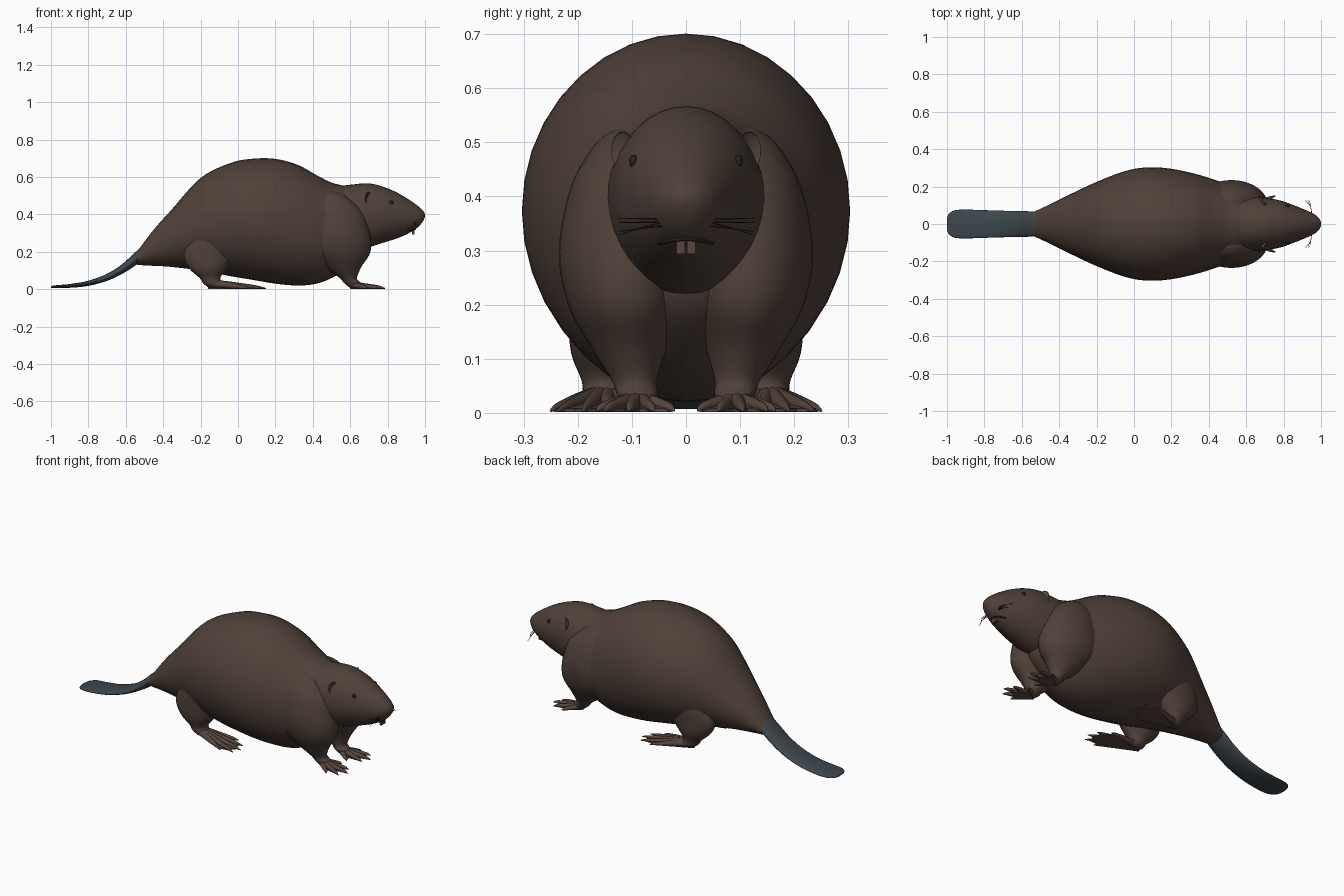
import bpy, bmesh, math
from mathutils import Vector as V

X, Y, Z = V((1, 0, 0)), V((0, 1, 0)), V((0, 0, 1))


def material(name, rgb):
    m = bpy.data.materials.new(name)
    m.diffuse_color = (*rgb, 1)
    return m


FUR = material("brown fur", (0.082, 0.053, 0.041))
SKIN = material("foot skin", (0.095, 0.06, 0.047))
SLATE = material("slate tail", (0.047, 0.064, 0.076))
DARK = material("dark details", (0.02, 0.015, 0.013))


def finish(name, bm, mat, smooth=True):
    bmesh.ops.recalc_face_normals(bm, faces=bm.faces)
    me = bpy.data.meshes.new(name)
    bm.to_mesh(me)
    bm.free()
    me.materials.append(mat)
    for p in me.polygons:
        p.use_smooth = smooth
    ob = bpy.data.objects.new(name, me)
    bpy.context.collection.objects.link(ob)
    return ob


def refine(rows, steps):
    """Catmull-Rom interpolation through rows of numbers."""
    out = []
    for i in range(len(rows) - 1):
        p = [rows[max(0, min(len(rows) - 1, i + k))] for k in (-1, 0, 1, 2)]
        for j in range(steps):
            t = j / steps
            out.append([0.5 * (2 * b + (c - a) * t + (2 * a - 5 * b + 4 * c - d) * t * t
                               + (3 * b - a - 3 * c + d) * t ** 3) for a, b, c, d in zip(*p)])
    return out + [list(rows[-1])]


def loft(name, rows, mat, u=None, v=None, steps=5, sides=36):
    """Rows are x, y, z, radius_u, radius_v. Without u and v the rings follow the path."""
    rows = refine(rows, steps)
    bm = bmesh.new()
    rings = []
    for i, (x, y, z, ru, rv) in enumerate(rows):
        a, b = u, v
        if u is None:
            d = V(rows[min(i + 1, len(rows) - 1)][:3]) - V(rows[max(i - 1, 0)][:3])
            a = d.cross(Z).normalized()
            b = a.cross(d).normalized()
        ring = []
        for k in range(sides):
            t = 2 * math.pi * k / sides
            ring.append(bm.verts.new(V((x, y, z)) + a * (max(ru, 0.0005) * math.cos(t))
                                     + b * (max(rv, 0.0005) * math.sin(t))))
        rings.append(ring)
    for r, q in zip(rings, rings[1:]):
        for k in range(sides):
            n = (k + 1) % sides
            bm.faces.new((r[k], r[n], q[n], q[k]))
    bm.faces.new(rings[0])
    bm.faces.new(rings[-1])
    return finish(name, bm, mat)


def lengthwise(name, spec, mat):
    """Spec rows are x, top, bottom, half width."""
    return loft(name, [(x, 0, (t + b) / 2, w, (t - b) / 2) for x, t, b, w in spec], mat, Y, Z)


def ball(name, c, r, mat):
    bm = bmesh.new()
    bmesh.ops.create_uvsphere(bm, u_segments=20, v_segments=12, radius=1)
    for p in bm.verts:
        p.co = V(c) + V([a * b for a, b in zip(p.co, r)])
    return finish(name, bm, mat)


def foot(name, s, heel, tips, web, r):
    """Webbed foot: tapered toes fanning from the heel with a thin web between."""
    h = V((heel[0], heel[1] * s, 0))
    tips = [V((x, y * s, 0)) for x, y in tips]
    for i, t in enumerate(tips):
        path = [(0, r * 1.5, r), (0.45, r, r * 0.75), (0.85, 0.011, 0.0085), (1, 0.004, 0.002)]
        loft(f"{name}_toe_{i + 1}", [(*(h.lerp(t, f) + Z * z), q, q) for f, z, q in path],
             SKIN, steps=4, sides=12)
    rim = []
    for a, b in zip(tips, tips[1:]):
        rim += [h.lerp(a, 0.93), h.lerp((a + b) / 2, web)]
    rim.append(h.lerp(tips[-1], 0.93))
    bm = bmesh.new()
    top, bot = [bm.verts.new(h + Z * z) for z in (r * 1.7, 0.002)]
    up = [bm.verts.new(p + Z * 0.008) for p in rim]
    lo = [bm.verts.new(p + Z * 0.002) for p in rim]
    for i in range(len(rim) - 1):
        bm.faces.new((top, up[i], up[i + 1]))
        bm.faces.new((bot, lo[i], lo[i + 1]))
        bm.faces.new((up[i], lo[i], lo[i + 1], up[i + 1]))
    for i in (0, -1):
        bm.faces.new((top, up[i], lo[i], bot))
    finish(name + "_web", bm, SKIN, False)


# Rounded trunk
lengthwise("body", [
    (-0.55, 0.195, 0.135, 0.062), (-0.53, 0.215, 0.13, 0.068), (-0.45, 0.32, 0.125, 0.105),
    (-0.36, 0.42, 0.12, 0.15), (-0.2, 0.595, 0.10, 0.225), (-0.04, 0.675, 0.07, 0.285),
    (0.08, 0.698, 0.05, 0.303), (0.2, 0.697, 0.03, 0.295), (0.32, 0.665, 0.02, 0.27),
    (0.42, 0.61, 0.03, 0.24), (0.5, 0.57, 0.06, 0.21), (0.58, 0.545, 0.11, 0.17),
    (0.66, 0.47, 0.18, 0.10), (0.69, 0.40, 0.24, 0.04)], FUR)

# Head tapering to the snout
lengthwise("head", [
    (0.46, 0.52, 0.30, 0.11), (0.54, 0.549, 0.23, 0.145), (0.62, 0.561, 0.21, 0.148),
    (0.70, 0.566, 0.225, 0.14), (0.78, 0.547, 0.25, 0.126), (0.85, 0.517, 0.272, 0.102),
    (0.91, 0.482, 0.298, 0.078), (0.96, 0.447, 0.33, 0.055), (0.988, 0.422, 0.362, 0.032),
    (1.0, 0.403, 0.388, 0.01)], FUR)

# Flat paddle tail
loft("tail", [
    (-1.0, 0, 0.012, 0.03, 0.004), (-0.99, 0, 0.013, 0.054, 0.006), (-0.96, 0, 0.015, 0.073, 0.008),
    (-0.9, 0, 0.018, 0.077, 0.010), (-0.8, 0, 0.032, 0.074, 0.014), (-0.7, 0, 0.064, 0.071, 0.019),
    (-0.62, 0, 0.108, 0.069, 0.026), (-0.55, 0, 0.162, 0.067, 0.036), (-0.5, 0, 0.205, 0.055, 0.035)],
    SLATE, Y, Z)

for s, side in ((1, "left"), (-1, "right")):
    # Shoulder running down into the foreleg
    loft(f"{side}_foreleg", [(x, y * s, z, a, b) for x, y, z, a, b in [
        (0.48, 0.10, 0.525, 0.03, 0.025), (0.49, 0.10, 0.50, 0.085, 0.065),
        (0.51, 0.105, 0.42, 0.155, 0.107), (0.52, 0.11, 0.30, 0.185, 0.125),
        (0.535, 0.11, 0.20, 0.173, 0.108), (0.56, 0.105, 0.12, 0.10, 0.07),
        (0.59, 0.095, 0.06, 0.046, 0.042), (0.61, 0.09, 0.035, 0.045, 0.038),
        (0.62, 0.09, 0.015, 0.03, 0.03)]], FUR, X, Y)
    # Thigh running down into the hind leg
    loft(f"{side}_hind_leg", [(x, y * s, z, a, b) for x, y, z, a, b in [
        (-0.12, 0.16, 0.36, 0.05, 0.03), (-0.12, 0.16, 0.28, 0.13, 0.06),
        (-0.15, 0.15, 0.18, 0.14, 0.068), (-0.16, 0.15, 0.11, 0.10, 0.062),
        (-0.15, 0.15, 0.06, 0.055, 0.043), (-0.13, 0.15, 0.03, 0.055, 0.04),
        (-0.12, 0.15, 0.012, 0.04, 0.03)]], FUR, X, Y)
    # Webbed feet
    foot(f"{side}_front_foot", s, (0.60, 0.09),
         [(0.69, 0.165), (0.755, 0.15), (0.785, 0.105), (0.76, 0.06), (0.69, 0.022)], 0.6, 0.018)
    foot(f"{side}_hind_foot", s, (-0.16, 0.15),
         [(0.06, 0.25), (0.13, 0.235), (0.15, 0.19), (0.13, 0.14), (0.07, 0.095)], 0.88, 0.022)
    # Cupped ear, its front half pushed inward
    ear = ball(f"{side}_ear", (0, 0, 0), (0.018, 0.026, 0.036), FUR)
    for p in ear.data.vertices:
        if p.co.x > 0:
            p.co.x *= -0.45
    ear.location = (0.70, 0.117 * s, 0.484)
    ear.rotation_euler = (0, 0, 0.6 * s)
    # Eye and nostril
    ball(f"{side}_eye", (0.82, 0.097 * s, 0.465), (0.012, 0.008, 0.012), DARK)
    ball(f"{side}_nostril", (0.977, 0.029 * s, 0.402), (0.009, 0.008, 0.007), DARK)
    # Whiskers
    for i, (z0, z1) in enumerate(((0.358, 0.36), (0.352, 0.352), (0.345, 0.335), (0.352, 0.328))):
        loft(f"{side}_whisker_{i + 1}", [
            (0.95, 0.045 * s, z0, 0.0014, 0.0014),
            (0.945, 0.09 * s, (z0 + z1) / 2, 0.0012, 0.0012),
            (0.915 + 0.008 * i, 0.125 * s, z1, 0.0006, 0.0006)], DARK, steps=3, sides=5)
    # Front tooth
    bm = bmesh.new()
    bmesh.ops.create_cube(bm, size=1)
    for p in bm.verts:
        p.co = V((0.936, 0.0095 * s, 0.307)) + V((p.co.x * 0.014, p.co.y * 0.016, p.co.z * 0.026))
    finish(f"{side}_tooth", bm, SKIN, False)

# Mouth line curving round under the snout
loft("mouth", [(0.90, -0.048, 0.314, 0.004, 0.004), (0.937, -0.025, 0.319, 0.005, 0.004),
               (0.946, 0, 0.322, 0.005, 0.004), (0.937, 0.025, 0.319, 0.005, 0.004),
               (0.90, 0.048, 0.314, 0.004, 0.004)], DARK, sides=8)
